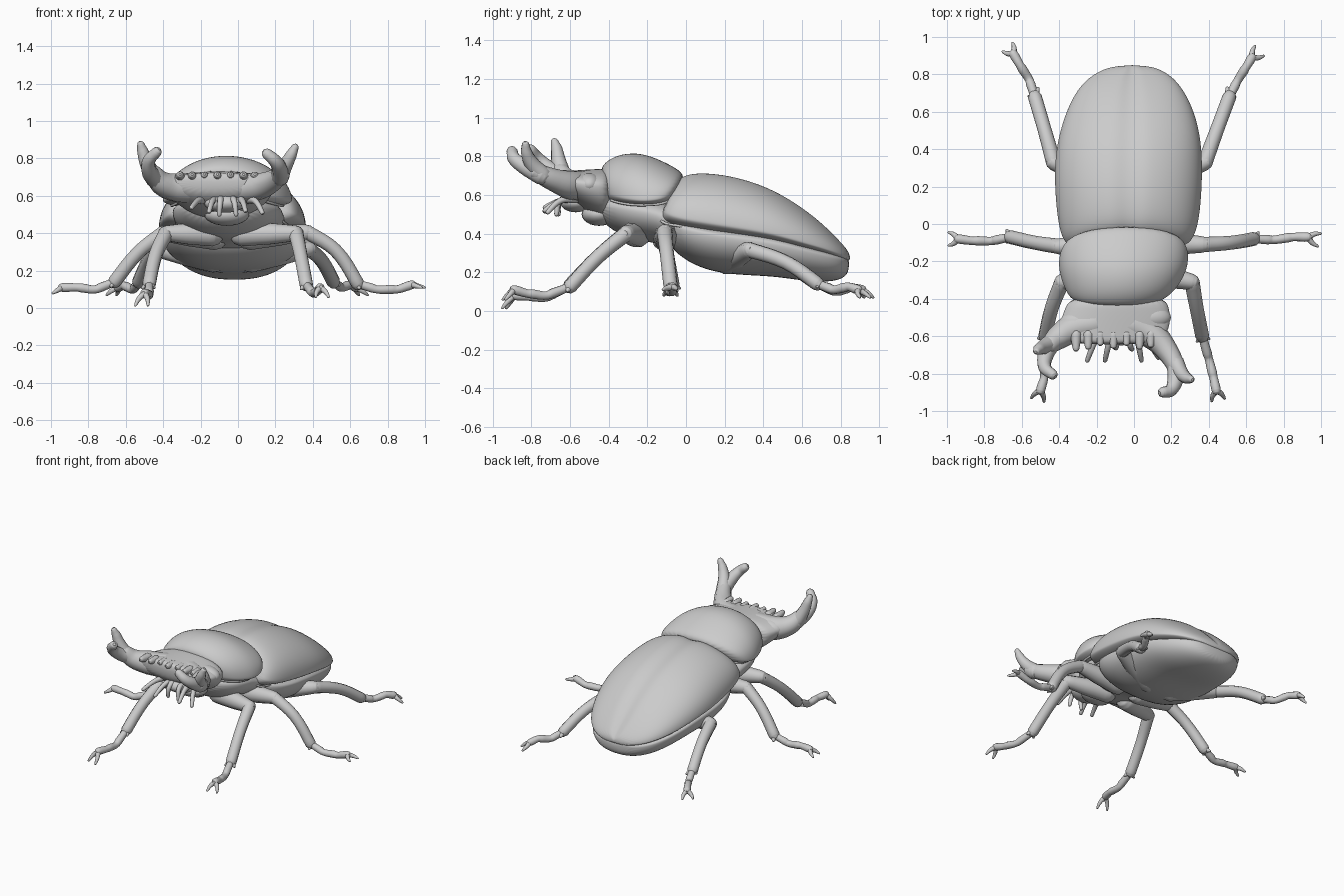
import bpy, bmesh
from math import sin, cos, pi, copysign
from mathutils import Vector

cube = bpy.data.objects.get("Cube")
if cube:
    bpy.data.objects.remove(cube, do_unlink=True)

shell_grey = bpy.data.materials.new("shell_grey")
shell_grey.use_nodes = True
shell_grey.diffuse_color = (0.6, 0.6, 0.6, 1)
shell_grey.node_tree.nodes["Principled BSDF"].inputs["Base Color"].default_value = (0.6, 0.6, 0.6, 1)


def select_only(obj):
    bpy.ops.object.select_all(action='DESELECT')
    obj.select_set(True)
    bpy.context.view_layer.objects.active = obj


def finish(obj, angle=0.8):
    obj.data.materials.clear()
    obj.data.materials.append(shell_grey)
    select_only(obj)
    bpy.ops.object.shade_smooth_by_angle(angle=angle)
    return obj


def section_point(station, t, power=1.0):
    """Point on a rounded cross-section: y, centre x, half width, widest z, top z, bottom z, forward lean."""
    y, centre, half, middle, top, bottom, lean = station
    c, s = cos(t), sin(t)
    bend = power if s < 0 else 1.0
    x = centre + half * copysign(abs(c) ** bend, c)
    z = middle + s * (top - middle if s > 0 else middle - bottom)
    return Vector((x, y - lean * (top - z), z))


def loft(name, stations, power=1.0, groove=0.0, sides=32):
    """Skin rounded cross-sections placed along the body."""
    bm = bmesh.new()
    rings = []
    for station in stations:
        ring = [bm.verts.new(section_point(station, 2 * pi * i / sides, power)) for i in range(sides)]
        ring[sides // 4].co.z -= groove
        rings.append(ring)
    for a, b in zip(rings, rings[1:]):
        for i in range(sides):
            j = (i + 1) % sides
            bm.faces.new((a[i], a[j], b[j], b[i]))
    bm.faces.new(rings[0])
    bm.faces.new(rings[-1])
    bmesh.ops.recalc_face_normals(bm, faces=bm.faces)
    mesh = bpy.data.meshes.new(name)
    bm.to_mesh(mesh)
    bm.free()
    obj = bpy.data.objects.new(name, mesh)
    bpy.context.collection.objects.link(obj)
    smooth = obj.modifiers.new("smooth", 'SUBSURF')
    smooth.levels = smooth.render_levels = 2
    return finish(obj, pi)


def rounded_end(points, radii):
    """Extra points that close the last end of a tube as a dome."""
    tip, radius = points[-1], radii[-1]
    ahead = (tip - points[-2]).normalized() * radius
    return [tip + ahead * .55, tip + ahead * .9], [radius * .8, radius * .35]


def tube(name, points, radii):
    """Smooth tapering tube through the points, with domed ends."""
    points, radii = [Vector(p) for p in points], list(radii)
    for _ in range(2):
        more_points, more_radii = rounded_end(points, radii)
        points = (points + more_points)[::-1]
        radii = (radii + more_radii)[::-1]
    curve = bpy.data.curves.new(name, 'CURVE')
    curve.dimensions = '3D'
    curve.bevel_depth = 1.0
    curve.bevel_resolution = 3
    curve.resolution_u = 5
    curve.use_fill_caps = True
    spline = curve.splines.new('BEZIER')
    spline.bezier_points.add(len(points) - 1)
    for knot, point, radius in zip(spline.bezier_points, points, radii):
        knot.co = point
        knot.radius = radius
        knot.handle_left_type = knot.handle_right_type = 'AUTO'
    obj = bpy.data.objects.new(name, curve)
    bpy.context.collection.objects.link(obj)
    select_only(obj)
    bpy.ops.object.convert(target='MESH')
    return finish(bpy.context.view_layer.objects.active, 1.2)


def ball(name, location, size):
    bpy.ops.mesh.primitive_uv_sphere_add(segments=20, ring_count=12, location=location)
    obj = bpy.context.object
    obj.name = name
    obj.scale = size
    return finish(obj, pi)


def rim(name, stations, angle, power, radius):
    """Raised bead along both lower edges of a shell."""
    for side, t in (("left", -angle), ("right", pi + angle)):
        points = [section_point(s, t, power) for s in stations]
        tube(f"{name}_{side}", points, [radius] * len(points))


# Wing cases, with a groove down the middle and a beaded edge
wing_cases = [
    (-.07, -.04, .27, .545, .63, .50, .5), (-.04, -.035, .335, .51, .69, .45, .4),
    (.02, -.03, .375, .48, .722, .42, .15), (.15, -.03, .392, .455, .722, .39, 0),
    (.3, -.03, .397, .43, .692, .37, 0), (.45, -.025, .385, .405, .637, .35, 0),
    (.6, -.02, .345, .36, .545, .315, 0), (.72, -.02, .285, .325, .445, .29, 0),
    (.8, -.015, .21, .295, .36, .265, 0), (.85, -.01, .1, .275, .3, .25, 0)]
loft("wing_cases", wing_cases, power=.6, groove=.022)
rim("wing_case_rim", wing_cases[:-2], .8, .6, .007)

# Belly
loft("belly", [
    (-.1, -.04, .25, .45, .5, .35, 0), (-.02, -.03, .33, .42, .5, .27, 0),
    (.1, -.03, .37, .4, .45, .21, 0), (.25, -.03, .375, .375, .45, .185, 0),
    (.45, -.025, .36, .35, .42, .18, 0), (.6, -.02, .325, .315, .36, .155, 0),
    (.72, -.02, .27, .285, .33, .148, 0), (.8, -.015, .205, .265, .3, .16, 0),
    (.845, -.01, .11, .25, .28, .195, 0)], power=.85)

# Thorax underside and the domed thorax shield
loft("thorax_underside", [
    (-.46, -.09, .17, .55, .62, .48, 0), (-.36, -.07, .25, .53, .6, .40, 0),
    (-.25, -.06, .30, .52, .6, .36, 0), (-.12, -.05, .29, .49, .6, .35, 0),
    (0, -.03, .31, .42, .5, .28, 0)])
shield = [
    (-.445, -.09, .21, .61, .725, .57, -.25), (-.425, -.085, .26, .605, .765, .555, -.2),
    (-.36, -.07, .305, .59, .808, .54, -.1), (-.25, -.06, .343, .575, .822, .533, 0),
    (-.15, -.055, .348, .575, .79, .535, .15), (-.05, -.05, .335, .585, .74, .54, .4),
    (.005, -.04, .26, .61, .695, .565, .6)]
loft("thorax_shield", shield, power=.6)
rim("shield_rim", shield[1:], .7, .6, .007)

# Head, eye bumps and the toothed front edge
loft("head", [
    (-.38, -.085, .25, .64, .735, .46, 0), (-.45, -.09, .28, .645, .735, .48, 0),
    (-.53, -.1, .298, .655, .73, .52, 0), (-.6, -.12, .29, .665, .725, .57, 0),
    (-.645, -.12, .24, .685, .722, .62, 0)])
ball("left_eye", (.09, -.5, .655), (.108, .065, .058))
ball("right_eye", (-.3, -.53, .655), (.1, .065, .058))
for i, (x, reach) in enumerate((
        (-.31, .045), (-.245, .035), (-.18, .015), (-.11, .03), (-.04, .015), (.03, .035), (.09, .025))):
    tube(f"tooth_{i}", [(x, -.59, .70), (x, -.62 - reach, .712)], [.03, .018])

# Forked horns growing out of the head: a stem and two prongs on each side
tube("left_horn_stem", [(-.02, -.53, .645), (.1, -.595, .65), (.185, -.69, .68), (.235, -.78, .72)],
     [.085, .076, .058, .045])
tube("left_horn_outer_prong", [(.22, -.74, .7), (.255, -.8, .765), (.285, -.825, .82), (.305, -.83, .86)],
     [.048, .038, .03, .02])
tube("left_horn_inner_prong", [(.225, -.75, .7), (.22, -.84, .75), (.195, -.89, .79), (.155, -.9, .825)],
     [.05, .042, .034, .029])
tube("right_horn_stem", [(-.2, -.53, .645), (-.33, -.56, .645), (-.41, -.61, .67), (-.455, -.65, .72)],
     [.085, .08, .064, .048])
tube("right_horn_outer_prong", [(-.45, -.64, .7), (-.49, -.66, .78), (-.51, -.67, .84), (-.52, -.68, .875)],
     [.048, .038, .03, .02])
tube("right_horn_inner_prong", [(-.44, -.63, .685), (-.475, -.71, .735), (-.475, -.77, .79), (-.435, -.805, .835)],
     [.05, .042, .034, .028])

# Mouth and feelers
ball("mouth", (-.07, -.57, .56), (.11, .08, .05))
ball("chin", (-.06, -.45, .5), (.12, .09, .06))
for i, (root, tip, reach, drop) in enumerate((
        (-.19, -.25, -.73, .535), (-.12, -.155, -.73, .515), (-.09, -.1, -.66, .5),
        (-.03, -.01, -.67, .5), (.01, .04, -.73, .52), (.06, .13, -.715, .51))):
    tube(f"feeler_{i}", [(root, -.57, .58), ((root + tip) / 2, -.65, .57), (tip, reach, drop)],
         [.024, .016, .012])


def leg(name, coxa, knee, shin, ankle, *foot):
    """Thigh, shin with spurs, jointed foot, and a pair of claws at the last foot point."""
    coxa, knee, shin, ankle = map(Vector, (coxa, knee, shin, ankle))
    foot = [Vector(p) for p in foot]
    tube(name + "_thigh", [coxa, coxa.lerp(knee, .5), knee], [.068, .06, .043])
    tube(name + "_shin", [knee, shin, ankle], [.041, .037, .037])
    joints = [ankle] + foot[:-1]
    path, radii = [], []
    for a, b in zip(joints, joints[1:]):
        path += [a, a.lerp(b, .75)]
        radii += [.022, .025]
    tube(name + "_foot", path + [joints[-1]], radii + [.024])
    along = foot[-1] - foot[-2]
    across = along.cross(Vector((0, 0, 1))).normalized()
    for side in (-1, 1):
        reach = foot[-2] + along * .5 + across * side * .025
        tube(f"{name}_claw_{side}", [foot[-2], reach, foot[-1] + across * side * .035],
             [.018, .013, .007])
        spur = ankle + (ankle - shin).normalized() * .03 + across * side * .032
        tube(f"{name}_spur_{side}", [ankle, spur], [.025, .008])


# Legs
leg("front_left_leg", (.02, -.25, .395), (.31, -.31, .4), (.335, -.45, .285), (.365, -.6, .125),
    (.4, -.72, .08), (.425, -.82, .09), (.44, -.89, .11), (.45, -.94, .06))
leg("front_right_leg", (-.14, -.25, .395), (-.385, -.31, .4), (-.44, -.45, .285), (-.475, -.6, .13),
    (-.475, -.72, .07), (-.48, -.82, .075), (-.5, -.89, .08), (-.515, -.94, .015))
leg("middle_left_leg", (.06, -.1, .375), (.37, -.11, .405), (.52, -.1, .31), (.64, -.08, .13),
    (.74, -.085, .1), (.85, -.07, .1), (.93, -.07, .125), (.99, -.085, .11))
leg("middle_right_leg", (-.12, -.11, .375), (-.4, -.12, .4), (-.53, -.1, .3), (-.66, -.07, .14),
    (-.76, -.09, .1), (-.86, -.09, .11), (-.94, -.08, .11), (-.99, -.08, .08))
leg("rear_left_leg", (.06, .21, .255), (.38, .33, .315), (.45, .52, .25), (.51, .68, .14),
    (.55, .76, .11), (.6, .84, .125), (.63, .89, .11), (.67, .925, .07))
leg("rear_right_leg", (-.12, .21, .255), (-.43, .33, .315), (-.48, .51, .25), (-.53, .68, .14),
    (-.56, .77, .1), (-.61, .85, .12), (-.645, .91, .11), (-.675, .945, .07))
